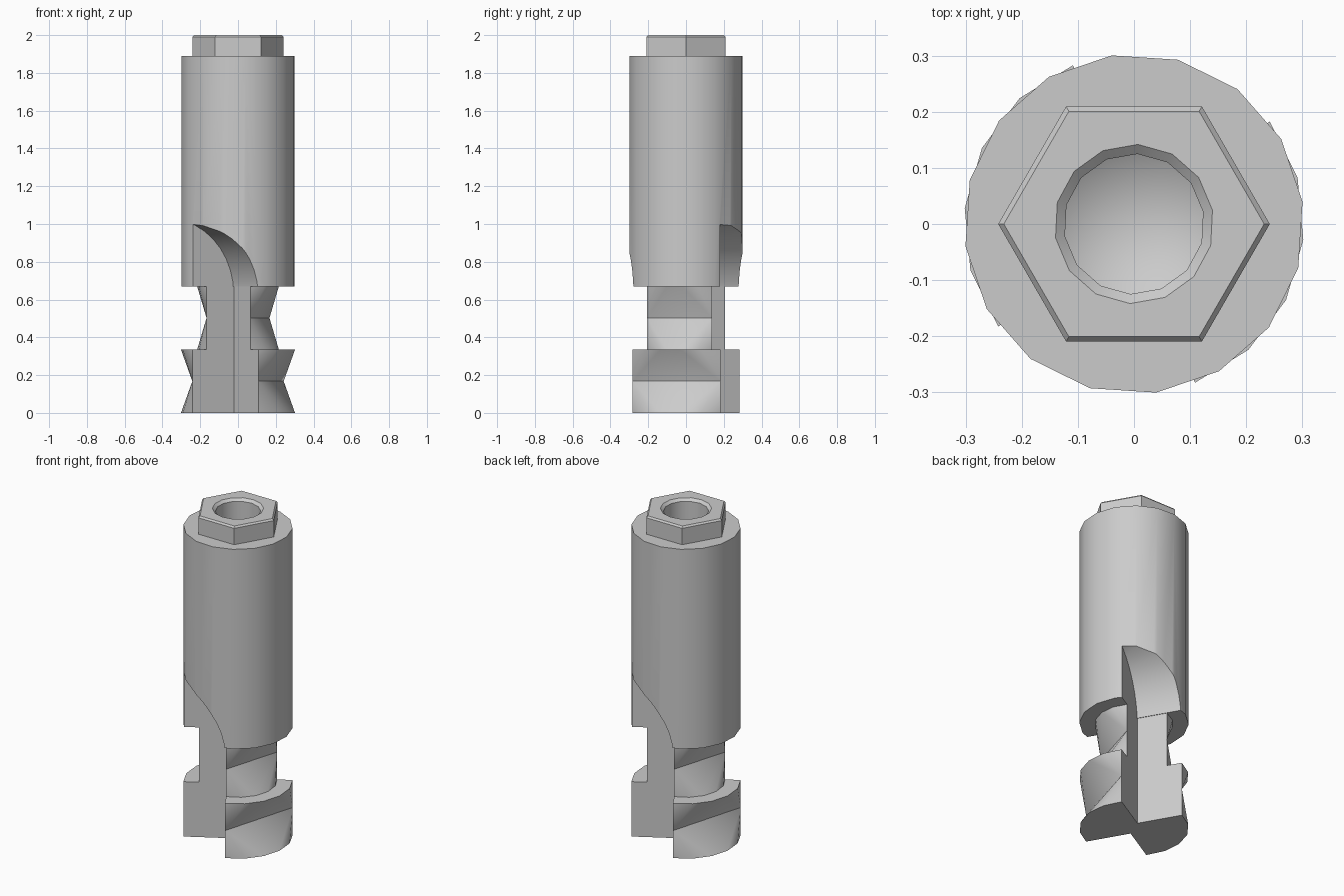
import bpy, bmesh
from math import sin, cos, pi, radians, sqrt, atan2

cube = bpy.data.objects.get("Cube")
if cube:
    bpy.data.objects.remove(cube, do_unlink=True)

steel = bpy.data.materials.new("steel_grey")
steel.use_nodes = True
grey = (0.6, 0.6, 0.6, 1)
steel.diffuse_color = grey
steel.node_tree.nodes["Principled BSDF"].inputs["Base Color"].default_value = grey

R, NECK_R = 0.303, 0.217          # outer and neck radii
WALL, FLOOR = -0.047, 0.037       # flute wall and floor offsets from the axis
TILT = radians(30)                # flute direction


def flute_xy(p, q):
    """Flute coordinates (along floor, outward) to x, y."""
    return p * cos(TILT) + q * sin(TILT), p * sin(TILT) - q * cos(TILT)


def ring(r, z, n, start=0.0):
    return [(r * cos(start + 2 * pi * i / n), r * sin(start + 2 * pi * i / n), z)
            for i in range(n)]


def loft(name, rings):
    """Closed solid through rings of equal point count."""
    bm = bmesh.new()
    rows = [[bm.verts.new(p) for p in r] for r in rings]
    n = len(rows[0])
    for a, b in zip(rows, rows[1:]):
        for i in range(n):
            j = (i + 1) % n
            bm.faces.new((a[i], a[j], b[j], b[i]))
    bm.faces.new(rows[0])
    bm.faces.new(rows[-1])
    bmesh.ops.remove_doubles(bm, verts=bm.verts, dist=1e-5)
    bmesh.ops.recalc_face_normals(bm, faces=bm.faces)
    mesh = bpy.data.meshes.new(name)
    bm.to_mesh(mesh)
    bm.free()
    mesh.materials.append(steel)
    obj = bpy.data.objects.new(name, mesh)
    bpy.context.collection.objects.link(obj)
    return obj


def activate(obj):
    bpy.ops.object.select_all(action='DESELECT')
    obj.select_set(True)
    bpy.context.view_layer.objects.active = obj


def cut(obj, cutter):
    activate(obj)
    mod = obj.modifiers.new("cut", 'BOOLEAN')
    mod.operation = 'DIFFERENCE'
    mod.solver = 'EXACT'
    mod.object = cutter
    bpy.ops.object.modifier_apply(modifier=mod.name)


def tooth_section(r, z, pinched=False, n=6):
    """Two-toothed section; pinched flattens each outer arc to its chord."""
    bx, by = flute_xy(WALL, sqrt(r * r - WALL * WALL))
    jx, jy = flute_xy(sqrt(r * r - FLOOR * FLOOR), -FLOOR)
    a, b = atan2(by, bx), atan2(jy, jx)
    half = [flute_xy(WALL, FLOOR)]
    for i in range(n):
        t = i / (n - 1)
        if pinched:
            t = round(t)
        ang = a + (b - a) * t
        half.append((r * cos(ang), r * sin(ang)))
    return [(s * x, s * y, z) for s in (1, -1) for x, y in half]


def toothed_part(name, r, z0, z1):
    return loft(name, [tooth_section(r, z0),
                       tooth_section(r, (z0 + z1) / 2, True),
                       tooth_section(r, z1)])


# Cutting teeth and neck
parts = [toothed_part("cutting_teeth", R, 0, 0.335),
         toothed_part("fluted_neck", NECK_R, 0.335, 0.67)]

# Shank and hex head
shank = loft("shank", [ring(R, z, 16, radians(7.5)) for z in (0.67, 1.89)])
head = loft("hex_head", [ring(0.242, 1.87, 6), ring(0.242, 1.99, 6), ring(0.232, 2, 6)])
parts += [shank, head]

# Flutes with a curved run-out at the top
RUN = 0.4
profile = [(WALL, 0.5)]
for i in range(9):
    ang = radians(75) * i / 8
    profile.append((WALL - RUN + RUN * cos(ang), 0.628 + RUN * sin(ang)))
profile += [(-0.5, profile[-1][1]), (-0.5, 0.5)]
for side in (1, -1):
    rings = []
    for q in (FLOOR, 0.5):
        pts = [(flute_xy(p, q), z) for p, z in profile]
        rings.append([(side * x, side * y, z) for (x, y), z in pts])
    cutter = loft("flute_cutter", rings)
    cutter.hide_render = True
    cut(shank, cutter)
    bpy.data.objects.remove(cutter, do_unlink=True)

# Drilled hole with chamfered mouth and conical bottom
hole = loft("hole_cutter", [ring(r, z, 14, radians(10)) for r, z in
            ((0, 1.4), (0.125, 1.475), (0.125, 1.985), (0.142, 2.0), (0.142, 2.1))])
hole.hide_render = True
for obj in (shank, head):
    cut(obj, hole)
bpy.data.objects.remove(hole, do_unlink=True)

for obj in parts:
    activate(obj)
    bpy.ops.object.shade_smooth_by_angle(angle=radians(30))
